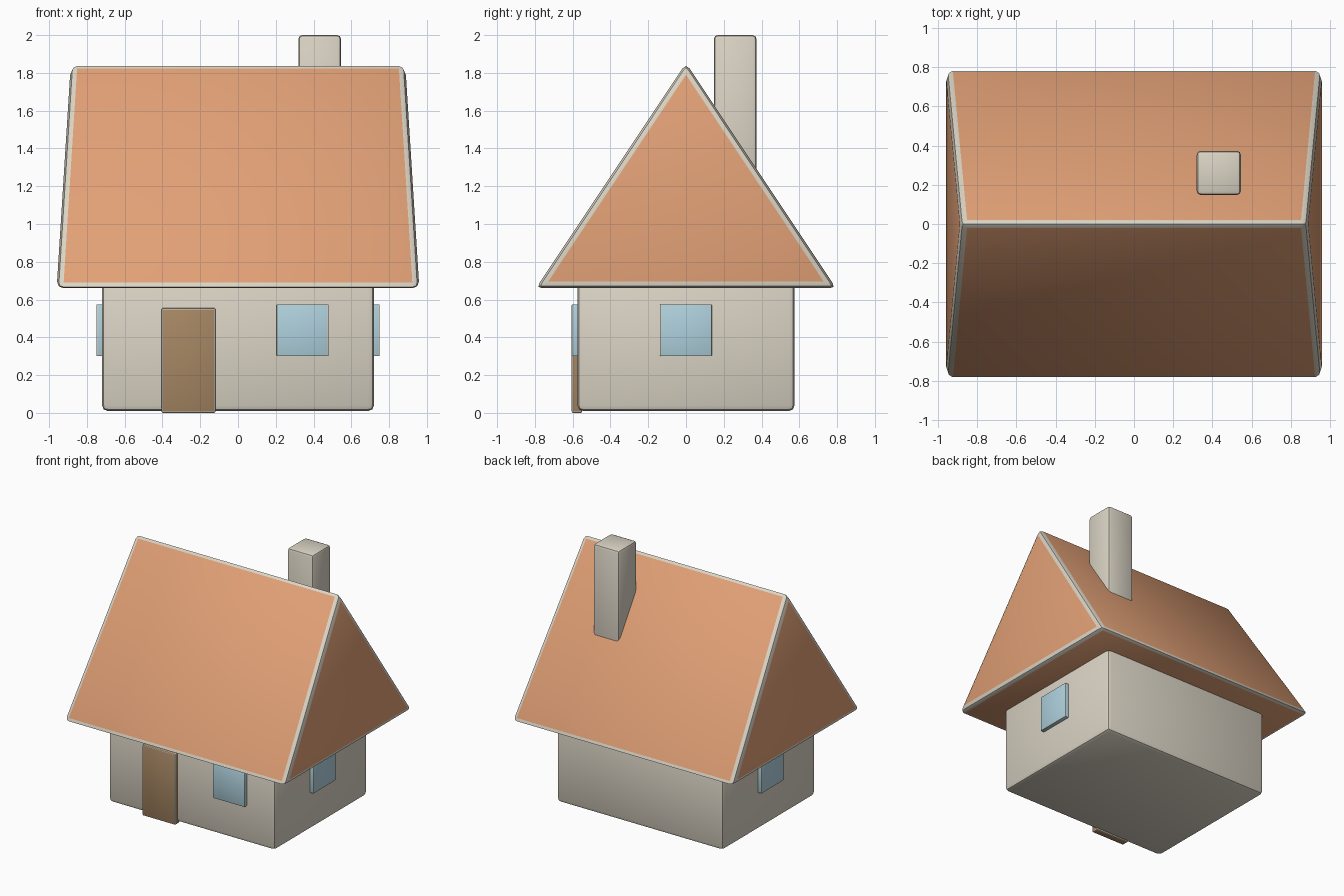
import bpy
import bmesh
import math

if "Cube" in bpy.data.objects:
    bpy.data.objects.remove(bpy.data.objects["Cube"])


def make_material(name, colour):
    mat = bpy.data.materials.new(name)
    mat.use_nodes = True
    mat.diffuse_color = (*colour, 1)
    mat.node_tree.nodes["Principled BSDF"].inputs["Base Color"].default_value = (*colour, 1)
    return mat


cream = make_material("cream plaster", (0.71, 0.66, 0.56))
terracotta = make_material("terracotta tiles", (0.75, 0.35, 0.18))
glass = make_material("pale blue glass", (0.43, 0.64, 0.73))
wood = make_material("brown wood", (0.38, 0.24, 0.125))


def finish(name, bm, bevel, face_mat, trim_mat):
    """Round every edge in two steps; the rounded edges take the trim colour."""
    bmesh.ops.bevel(bm, geom=bm.edges[:], offset=bevel, offset_type='OFFSET',
                    segments=2, profile=0.5, affect='EDGES',
                    clamp_overlap=True, material=1)
    bmesh.ops.recalc_face_normals(bm, faces=bm.faces[:])
    mesh = bpy.data.meshes.new(name)
    bm.to_mesh(mesh)
    bm.free()
    mesh.materials.append(face_mat)
    mesh.materials.append(trim_mat)
    obj = bpy.data.objects.new(name, mesh)
    bpy.context.collection.objects.link(obj)
    bpy.ops.object.select_all(action='DESELECT')
    obj.select_set(True)
    bpy.context.view_layer.objects.active = obj
    bpy.ops.object.shade_smooth_by_angle(angle=math.radians(30))
    return obj


def box(name, low, high, bevel, face_mat, trim_mat=cream):
    bm = bmesh.new()
    bmesh.ops.create_cube(bm, size=1)
    for v in bm.verts:
        v.co = [h if c > 0 else l for c, l, h in zip(v.co, low, high)]
    return finish(name, bm, bevel, face_mat, trim_mat)


def roof(name, eave_x, eave_y, eave_z, ridge_x, ridge_z, bevel):
    bm = bmesh.new()
    # Each gable is a triangle leaning slightly inwards
    right, left = [[bm.verts.new(co) for co in (
        (s * eave_x, -eave_y, eave_z),
        (s * eave_x, eave_y, eave_z),
        (s * ridge_x, 0, ridge_z))] for s in (-1, 1)]
    bm.faces.new(right)
    bm.faces.new(left)
    for i in range(3):
        j = (i + 1) % 3
        bm.faces.new((right[i], right[j], left[j], left[i]))
    bmesh.ops.recalc_face_normals(bm, faces=bm.faces[:])
    return finish(name, bm, bevel, terracotta, cream)


# House body, roof and chimney
box("walls", (-0.72, -0.575, 0.01), (0.72, 0.575, 0.72), 0.03, cream)
roof("roof", 0.96, 0.795, 0.66, 0.885, 1.853, 0.035)
box("chimney", (0.32, 0.148, 1.0), (0.545, 0.373, 2.0), 0.02, cream)

# Door and front window
box("door", (-0.405, -0.605, 0.0), (-0.12, -0.55, 0.555), 0.007, wood)
box("front_window", (0.205, -0.605, 0.3), (0.48, -0.55, 0.575), 0.005, glass)

# One window on each gable side
for side, name in ((-1, "right_window"), (1, "left_window")):
    xs = sorted((side * 0.69, side * 0.75))
    box(name, (xs[0], -0.138, 0.3), (xs[1], 0.137, 0.575), 0.005, glass)
